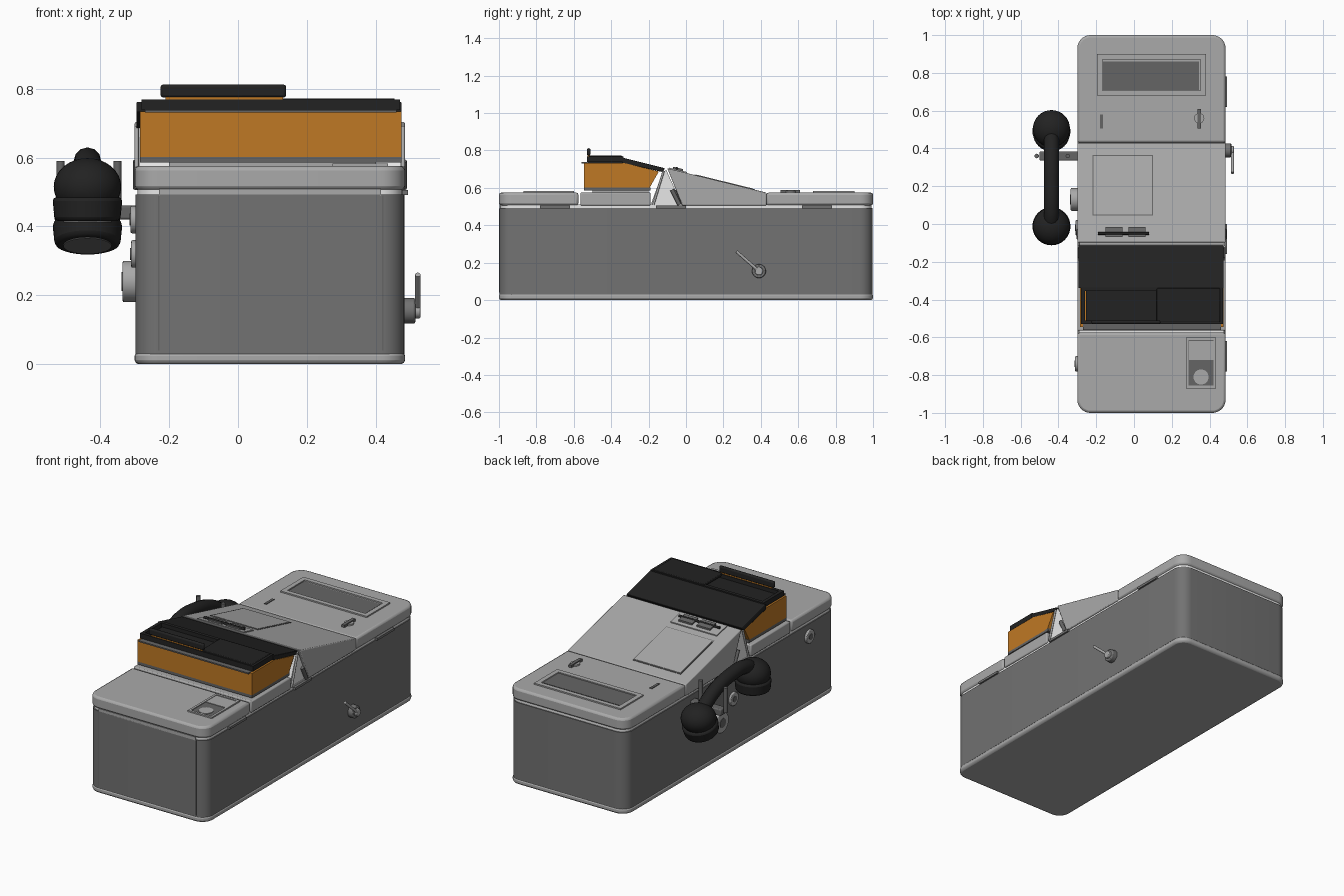
import bpy, bmesh, math
from mathutils import Vector

cube = bpy.data.objects.get("Cube")
if cube:
    bpy.data.objects.remove(cube, do_unlink=True)


def material(name, r, g, b):
    m = bpy.data.materials.new(name)
    m.use_nodes = True
    m.diffuse_color = (r, g, b, 1)
    node = m.node_tree.nodes["Principled BSDF"]
    node.inputs["Base Color"].default_value = (r, g, b, 1)
    node.inputs["Roughness"].default_value = 0.6
    return m


BODY = material("dark grey", 0.17, 0.17, 0.17)
LID = material("light grey", 0.40, 0.40, 0.40)
PANEL = material("panel grey", 0.13, 0.13, 0.13)
ORANGE = material("orange", 0.52, 0.19, 0.018)
BLACK = material("black", 0.016, 0.016, 0.016)
WHITE = material("white trim", 0.85, 0.85, 0.85)

L, R = -0.30, 0.485      # case sides
SLOPE = math.atan(0.245)


def slope_z(y):
    return 0.575 + (0.43 - y) * 0.245


def finish(bm, name, mat, bevel=0.0):
    bmesh.ops.recalc_face_normals(bm, faces=bm.faces)
    me = bpy.data.meshes.new(name)
    bm.to_mesh(me)
    bm.free()
    ob = bpy.data.objects.new(name, me)
    bpy.context.collection.objects.link(ob)
    me.materials.append(mat)
    if bevel:
        mod = ob.modifiers.new("Bevel", "BEVEL")
        mod.width, mod.segments = bevel, 2
        mod.limit_method, mod.angle_limit = "ANGLE", math.radians(40)
    bpy.context.view_layer.objects.active = ob
    ob.select_set(True)
    bpy.ops.object.shade_smooth_by_angle(angle=math.radians(35))
    ob.select_set(False)
    return ob


def prism(name, points, mat, axis="z", lo=0.0, hi=1.0, bevel=0.0):
    """Extrude an outline: xy points along z, or yz points along x."""
    bm = bmesh.new()
    place = (lambda p: (p[0], p[1], lo)) if axis == "z" else (lambda p: (lo, p[0], p[1]))
    face = bm.faces.new([bm.verts.new(place(p)) for p in points])
    new = bmesh.ops.extrude_face_region(bm, geom=[face])["geom"]
    move = (0, 0, hi - lo) if axis == "z" else (hi - lo, 0, 0)
    bmesh.ops.translate(bm, vec=move, verts=[g for g in new if isinstance(g, bmesh.types.BMVert)])
    return finish(bm, name, mat, bevel)


def outline(x0, x1, y0, y1, front=0.0, back=0.0):
    """Rectangle with separately rounded front and back corners."""
    pts = []
    for cx, cy, sx, sy, r, start in ((x0, y0, 1, 1, front, 180), (x1, y0, -1, 1, front, 270),
                                     (x1, y1, -1, -1, back, 0), (x0, y1, 1, -1, back, 90)):
        steps = 8 if r else 0
        for i in range(steps + 1):
            a = math.radians(start + (90 * i / steps if steps else 0))
            pts.append((cx + sx * r + r * math.cos(a), cy + sy * r + r * math.sin(a)))
    return pts


def box(name, x, y, z, mat, bevel=0.0):
    return prism(name, outline(*x, *y), mat, "z", *z, bevel)


def slope_plate(name, x, y, mat, low=-0.004, high=0.006):
    a, b = y
    pts = [(a, slope_z(a) + low), (b, slope_z(b) + low), (b, slope_z(b) + high), (a, slope_z(a) + high)]
    return prism(name, pts, mat, "x", *x)


def rod(name, a, b, r, mat, r2=None, bevel=0.0, sides=32):
    a, b = Vector(a), Vector(b)
    bm = bmesh.new()
    bmesh.ops.create_cone(bm, cap_ends=True, segments=sides, radius1=r,
                          radius2=r if r2 is None else r2, depth=(b - a).length)
    rot = Vector((0, 0, 1)).rotation_difference(b - a).to_matrix()
    bmesh.ops.rotate(bm, matrix=rot, verts=bm.verts)
    bmesh.ops.translate(bm, vec=(a + b) / 2, verts=bm.verts)
    return finish(bm, name, mat, bevel)


def frame(name, x, y, z, w, mat):
    """Rectangular rim made of four bars."""
    for part, xs, ys in (("left", (x[0], x[0] + w), y), ("right", (x[1] - w, x[1]), y),
                         ("front", x, (y[0], y[0] + w)), ("back", x, (y[1] - w, y[1]))):
        box(f"{name}_{part}", xs, ys, z, mat)


# Case: foot rim, main body and trim seam below the lid
prism("foot_rim", outline(L, R, -1, 1, 0.07, 0.07), LID, "z", 0, 0.036, 0.012)
prism("case_body", outline(L + 0.002, R - 0.002, -0.998, 0.998, 0.07, 0.07), BODY, "z", 0.03, 0.492)
prism("trim_seam", outline(L + 0.008, R - 0.008, -0.992, 0.992, 0.065, 0.065), WHITE, "z", 0.485, 0.512)
box("front_seam_cover", (-0.23, 0.415), (-0.998, -0.95), (0.488, 0.508), LID)
for x in (-0.23, 0.42):
    box("front_panel_seam", (x - 0.002, x + 0.002), (-1, -0.99), (0.04, 0.49), PANEL)

# Lid sections
prism("front_lid", outline(L, R, -1, -0.575, 0.07, 0), LID, "z", 0.506, 0.575, 0.012)
box("middle_lid", (L, R), (-0.565, -0.19), (0.506, 0.575), LID, 0.006)
prism("back_lid", outline(L, R, 0.43, 1, 0, 0.07), LID, "z", 0.506, 0.575, 0.012)
prism("sloped_lid", [(-0.02, 0.506), (0.43, 0.506), (0.43, 0.575), (-0.1, slope_z(-0.1))],
      LID, "x", L, R, 0.005)
prism("hinge_web", [(-0.19, 0.506), (-0.02, 0.506), (-0.105, 0.695), (-0.125, 0.685)],
      WHITE, "x", L + 0.012, R - 0.012)
for x in (L + 0.006, R - 0.006):
    rod("hinge_strut", (x, -0.175, 0.51), (x, -0.12, 0.69), 0.006, LID, sides=12)
    rod("hinge_spring", (x, -0.075, 0.59), (x, -0.035, 0.51), 0.011, PANEL, sides=12)

# Printer housing
box("housing_base", (-0.285, 0.475), (-0.545, -0.19), (0.585, 0.602), PANEL)
box("housing_neck", (-0.2, 0.4), (-0.5, -0.2), (0.57, 0.59), LID)
prism("orange_housing", [(-0.545, 0.6), (-0.195, 0.6), (-0.145, 0.688), (-0.33, 0.733), (-0.545, 0.733)],
      ORANGE, "x", -0.285, 0.475)
prism("housing_sloped_cover", [(-0.34, 0.733), (-0.125, 0.685), (-0.112, 0.705), (-0.34, 0.762)],
      BLACK, "x", -0.295, 0.475, 0.003)
box("housing_front_ledge", (-0.27, 0.46), (-0.56, -0.525), (0.73, 0.738), PANEL)
box("tray_floor", (-0.255, 0.455), (-0.525, -0.34), (0.73, 0.745), BLACK)
frame("tray_rim", (-0.28, 0.47), (-0.53, -0.335), (0.738, 0.768), 0.02, BLACK)
box("tray_cover", (0.12, 0.455), (-0.52, -0.34), (0.755, 0.772), BLACK, 0.004)
box("raised_lip_base", (-0.21, 0.13), (-0.526, -0.514), (0.762, 0.778), ORANGE)
box("raised_lip", (-0.225, 0.14), (-0.53, -0.51), (0.774, 0.812), BLACK, 0.008)

# Back lid: dark window and its rim, slots and small knob
box("back_window", (-0.165, 0.345), (0.71, 0.86), (0.57, 0.578), PANEL)
frame("back_window_rim", (-0.195, 0.38), (0.68, 0.9), (0.57, 0.583), 0.028, LID)
box("coin_slot", (-0.18, -0.165), (0.505, 0.58), (0.57, 0.579), PANEL)
rod("lid_knob", (0.345, 0.56, 0.57), (0.345, 0.56, 0.584), 0.027, LID)
box("knob_grip", (0.335, 0.355), (0.505, 0.61), (0.574, 0.59), PANEL)

# Sloped lid: outlined plate and latch mechanism
slope_plate("card_outline", (-0.22, 0.1), (0.045, 0.365), PANEL, high=0.002)
slope_plate("card_plate", (-0.214, 0.094), (0.051, 0.359), LID, high=0.004)
slope_plate("latch_plate", (-0.21, 0.1), (-0.09, 0.005), LID)
for x in (-0.15, -0.03):
    slope_plate("latch_block", (x, x + 0.09), (-0.07, -0.015), PANEL, high=0.016)
rod("latch_bar", (-0.19, -0.05, slope_z(-0.05) + 0.012), (0.08, -0.05, slope_z(-0.05) + 0.012),
    0.007, BLACK, sides=12)

# Front lid: ticket cup
box("ticket_cup", (0.285, 0.425), (-0.86, -0.61), (0.57, 0.578), PANEL)
frame("ticket_cup_rim", (0.275, 0.435), (-0.87, -0.6), (0.57, 0.583), 0.014, LID)
box("ticket_cup_step", (0.29, 0.42), (-0.72, -0.62), (0.575, 0.581), LID)
rod("ticket_cup_disc", (0.355, -0.81, 0.574), (0.355, -0.81, 0.581), 0.04, LID)

# Side crank and small side studs
rod("crank_hub", (R - 0.01, 0.39, 0.155), (0.515, 0.39, 0.155), 0.037, BODY, bevel=0.005)
rod("crank_cap", (0.51, 0.39, 0.155), (0.53, 0.39, 0.155), 0.022, LID, bevel=0.004)
rod("crank_arm", (0.522, 0.39, 0.155), (0.522, 0.27, 0.26), 0.008, LID, sides=12)
for y in (-0.7, -0.08, 0.7):
    box("side_catch", (R - 0.01, R + 0.008), (y - 0.08, y + 0.08), (0.491, 0.505), BODY)
for y, z, r, out in ((0.13, 0.24, 0.06, 0.035), (-0.02, 0.32, 0.04, 0.01), (-0.74, 0.42, 0.04, 0.012)):
    rod("side_dial", (L + 0.01, y, z), (L - out, y, z), r, LID, bevel=0.004)
    rod("side_dial_centre", (L, y, z), (L - out - 0.003, y, z), r * 0.45, PANEL)

# Handset cradle
box("cradle_arm", (-0.5, L + 0.01), (0.335, 0.385), (0.42, 0.46), PANEL, 0.006)
for x in (-0.515, -0.35):
    rod("cradle_prong", (x, 0.36, 0.44), (x, 0.36, 0.59), 0.012, PANEL, sides=12)

# Handset: curved grip and two cups
HX = -0.437
curve = bpy.data.curves.new("handset_grip", "CURVE")
curve.dimensions = "3D"
curve.bevel_depth, curve.bevel_resolution, curve.use_fill_caps = 0.04, 4, True
path = [(-0.02, 0.54), (0.07, 0.582), (0.2, 0.584), (0.36, 0.545), (0.51, 0.45)]
spline = curve.splines.new("BEZIER")
spline.bezier_points.add(len(path) - 1)
for point, (y, z) in zip(spline.bezier_points, path):
    point.co = (HX, y, z)
    point.handle_left_type = point.handle_right_type = "AUTO"
grip = bpy.data.objects.new("handset_grip", curve)
bpy.context.collection.objects.link(grip)
curve.materials.append(BLACK)

for label, y, z, lean in (("front", -0.012, 0.515, 0.0), ("back", 0.505, 0.44, -0.35)):
    c = Vector((HX, y, z))
    down = Vector((0, lean, -1)).normalized()
    bm = bmesh.new()
    bmesh.ops.create_uvsphere(bm, u_segments=32, v_segments=16, radius=0.098)
    bmesh.ops.scale(bm, vec=(1, 1, 0.85), verts=bm.verts)
    bmesh.ops.translate(bm, vec=c, verts=bm.verts)
    finish(bm, f"handset_{label}_bulb", BLACK)
    rod(f"handset_{label}_cup", c + down * 0.03, c + down * 0.1, 0.102, BLACK, 0.095, 0.012)
    rod(f"handset_{label}_grille", c + down * 0.09, c + down * 0.103, 0.07, PANEL)
